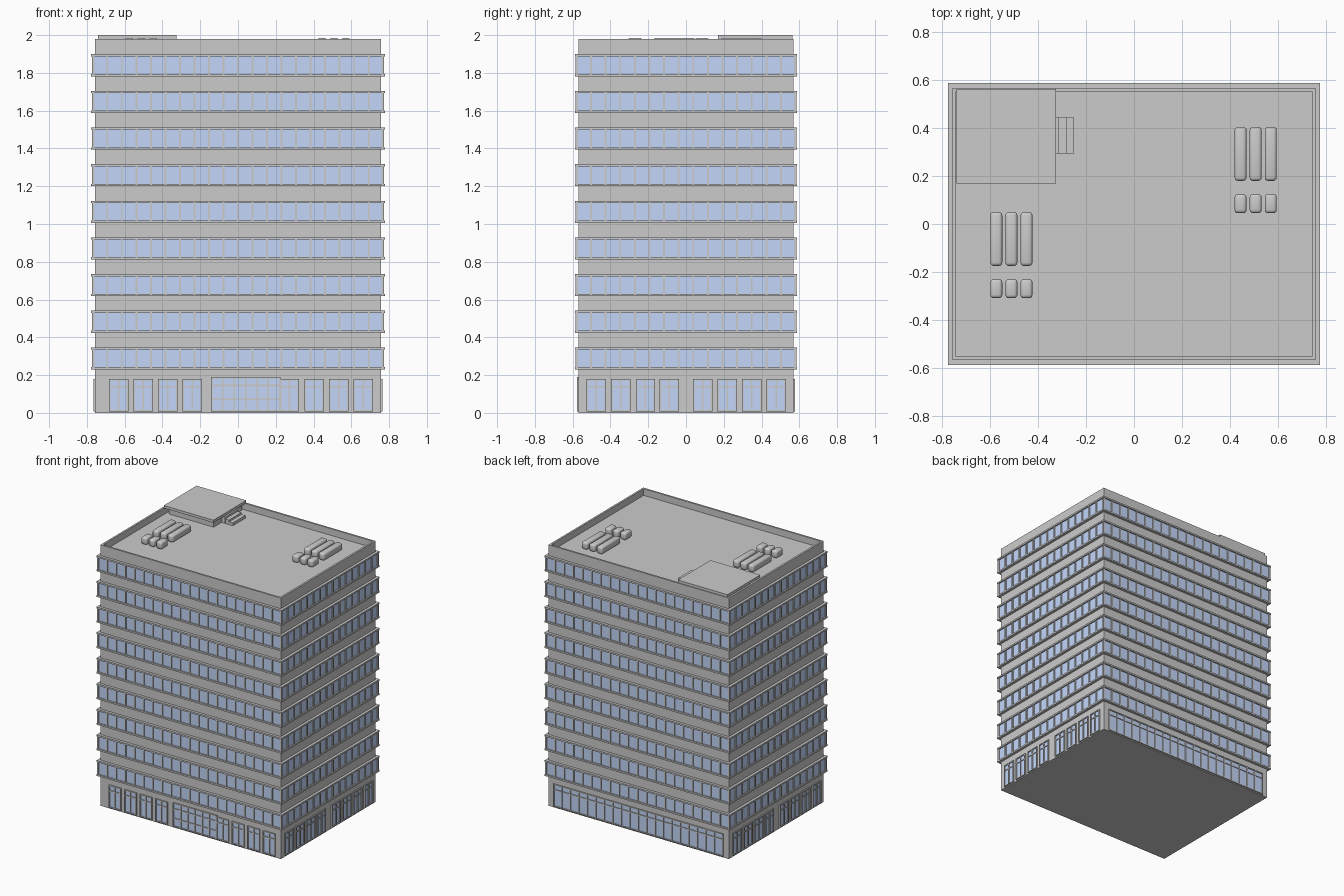
import bpy, bmesh, math
from mathutils import Matrix, Vector

if "Cube" in bpy.data.objects:
    bpy.data.objects.remove(bpy.data.objects["Cube"])

HX, HY = 0.757, 0.568          # half size of the walls
FLOORS, PITCH, BAND_Z, BAND_H = 9, 0.194, 0.23, 0.117


def box(bm, lo, hi, m=Matrix()):
    lo, hi = Vector(lo), Vector(hi)
    t = Matrix.Translation((lo + hi) / 2) @ Matrix.Diagonal((*(hi - lo), 1))
    return bmesh.ops.create_cube(bm, size=1, matrix=m @ t)


def finish(bm, name, mat=None, stack=False, bevel=0):
    me = bpy.data.meshes.new(name)
    bmesh.ops.recalc_face_normals(bm, faces=bm.faces)
    bm.to_mesh(me)
    bm.free()
    ob = bpy.data.objects.new(name, me)
    bpy.context.collection.objects.link(ob)
    if mat:
        me.materials.append(mat)
    if stack:
        a = ob.modifiers.new("floors", 'ARRAY')
        a.use_relative_offset = False
        a.use_constant_offset = True
        a.constant_offset_displace = (0, 0, PITCH)
        a.count = FLOORS
    if bevel:
        b = ob.modifiers.new("round", 'BEVEL')
        b.width, b.segments = bevel, 3
        me.polygons.foreach_set("use_smooth", [True] * len(me.polygons))
    return ob


def ring(bm, out, inn, z0, z1):
    """Rectangular ring around the walls; out / inn are offsets from the wall."""
    rows = []
    for off, z in ((out, z0), (out, z1), (inn, z1), (inn, z0)):
        x, y = HX + off, HY + off
        rows.append([bm.verts.new(p) for p in
                     ((-x, -y, z), (x, -y, z), (x, y, z), (-x, y, z))])
    for r in range(4):
        for i in range(4):
            a, b, j = rows[r], rows[(r + 1) % 4], (i + 1) % 4
            bm.faces.new((a[i], a[j], b[j], b[i]))


# local frame of each facade: x along the wall, -y outwards, wall plane at y = 0
SIDES = {}
for i, (name, half) in enumerate((("front", HY), ("right", HX), ("back", HY), ("left", HX))):
    SIDES[name] = Matrix.Rotation(i * math.pi / 2, 4, 'Z') @ Matrix.Translation((0, -half, 0))

glass = bpy.data.materials.new("window_glass")
glass.diffuse_color = (0.55, 0.68, 0.95, 1)
glass.use_nodes = True
glass.node_tree.nodes["Principled BSDF"].inputs["Base Color"].default_value = glass.diffuse_color

# walls with sunken roof behind a parapet
bm = bmesh.new()
box(bm, (-HX, -HY, 0), (HX, HY, 1.98))
bm.faces.ensure_lookup_table()
top = max(bm.faces, key=lambda f: f.calc_center_median().z)
bmesh.ops.inset_region(bm, faces=[top], thickness=0.02)
ext = bmesh.ops.extrude_discrete_faces(bm, faces=[top])["faces"][0]
for v in ext.verts:
    v.co.z = 1.93
finish(bm, "walls_and_roof")

# window bands: ledges, glass and mullions, repeated on nine floors
z0, z1 = BAND_Z, BAND_Z + BAND_H
bm = bmesh.new()
ring(bm, 0.020, -0.005, z0, z0 + 0.012)
ring(bm, 0.020, -0.005, z1 - 0.012, z1)
finish(bm, "band_ledges", stack=True)

bm = bmesh.new()
ring(bm, 0.010, -0.005, z0 + 0.012, z1 - 0.012)
finish(bm, "band_glass", glass, stack=True)

bm = bmesh.new()
for name, m in SIDES.items():
    long = name in ("front", "back")
    half, n = (HX, 20) if long else (HY, 15)
    half += 0.012
    for i in range(n + 1):
        x = -half + 2 * half * i / n
        box(bm, (x - 0.005, -0.017, z0 + 0.012), (x + 0.005, -0.004, z1 - 0.012), m)
finish(bm, "band_mullions", stack=True)

# ground floor windows
frames, panes = bmesh.new(), bmesh.new()


def window(side, x0, x1, z0, z1, cols, bars, w=0.008):
    m = SIDES[side]
    box(panes, (x0, -0.003, z0), (x1, 0.005, z1), m)
    for i in range(cols + 1):
        x = x0 + (x1 - x0) * i / cols
        box(frames, (x - w / 2, -0.009, z0), (x + w / 2, 0.005, z1), m)
    for z in (z0, z1, *bars):
        box(frames, (x0 - w / 2, -0.0085, z - w / 2), (x1 + w / 2, 0.005, z + w / 2), m)


for x in (-0.68, -0.55, -0.42, -0.29, 0.225, 0.355, 0.485, 0.615):
    window("front", x, x + 0.095, 0.012, 0.176, 2, [0.138])
for side in ("left", "right"):
    for x in (-0.522, -0.392, -0.262, -0.135, 0.04, 0.17, 0.30, 0.43):
        window(side, x, x + 0.095, 0.012, 0.176, 2, [0.138])
window("front", -0.14, 0.221, 0.012, 0.186, 6, [0.072, 0.145])   # entrance
window("back", -0.71, 0.71, 0.012, 0.176, 20, [0.138])           # long shop front
finish(frames, "ground_window_frames")
finish(panes, "ground_window_glass", glass)

# rooftop plant: two groups of three long and three short units
bm = bmesh.new()
for gx, gy in ((-0.60, -0.31), (0.42, 0.045)):
    for i in range(3):
        x = gx + i * 0.063
        box(bm, (x, gy, 1.93), (x + 0.05, gy + 0.08, 1.985))
        box(bm, (x, gy + 0.135, 1.93), (x + 0.05, gy + 0.36, 1.985))
finish(bm, "roof_units", bevel=0.014)

# stair head with overhanging landing slab
bm = bmesh.new()
box(bm, (-0.72, 0.20, 1.93), (-0.345, 0.54, 1.981))
finish(bm, "stair_head")
bm = bmesh.new()
box(bm, (-0.742, 0.17, 1.98), (-0.325, 0.563, 2.0))
finish(bm, "landing_slab")

# steps beside the stair head
bm = bmesh.new()
for i in range(3):
    x = -0.345 + i * 0.032
    box(bm, (x, 0.295, 1.93), (x + 0.031, 0.445, 1.978 - i * 0.013))
finish(bm, "roof_steps")
